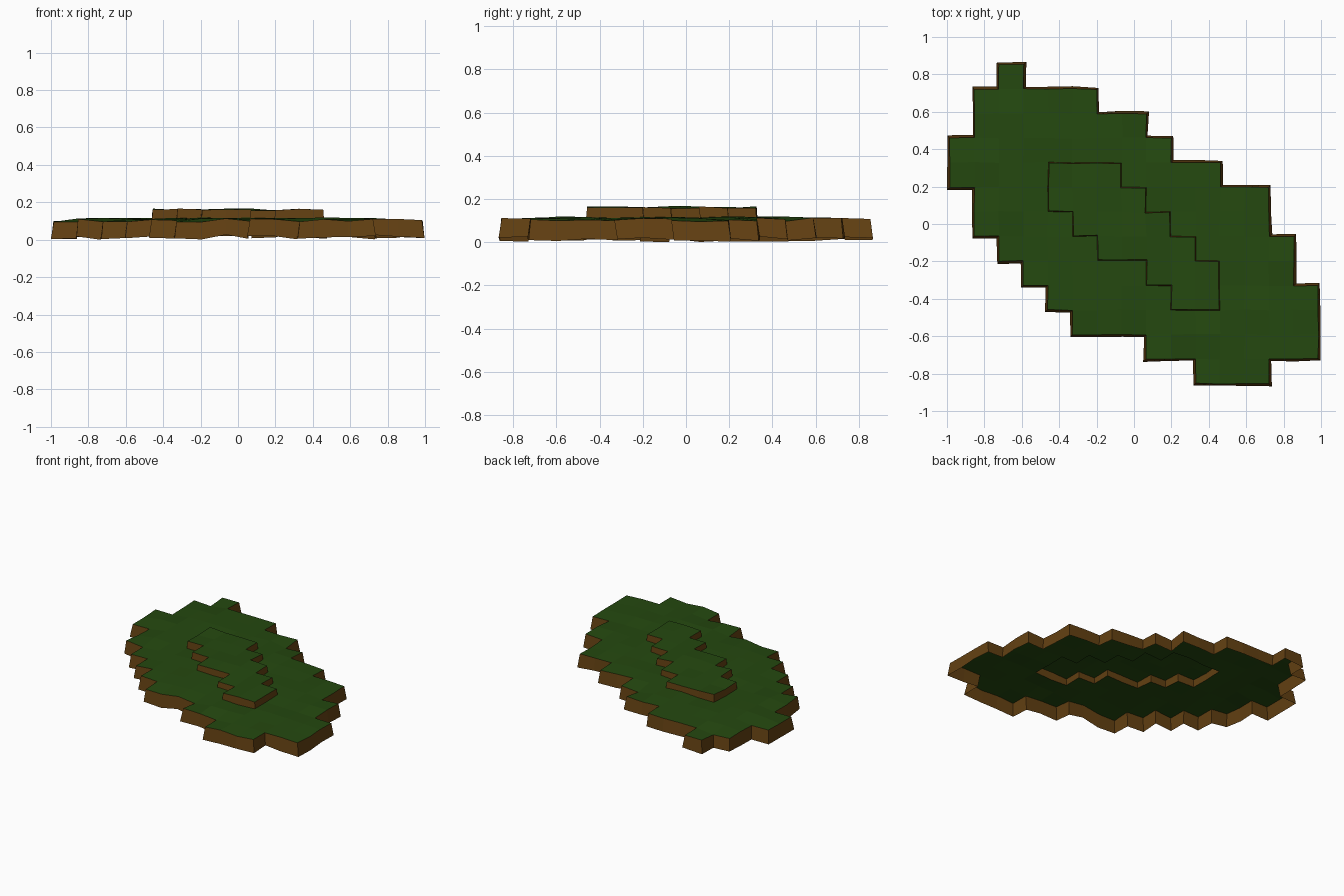
import bpy, bmesh, random
from mathutils import Vector

random.seed(7)
if "Cube" in bpy.data.objects:
    bpy.data.objects.remove(bpy.data.objects["Cube"])

STEP = 0.1313


def material(name, colour):
    m = bpy.data.materials.new(name)
    m.use_nodes = True
    m.diffuse_color = colour
    m.node_tree.nodes["Principled BSDF"].inputs["Base Color"].default_value = colour
    return m


GRASS = material("grass green", (0.018, 0.066, 0.005, 1))
EARTH = material("earth brown", (0.125, 0.052, 0.006, 1))

# First and last grid column of each row, from back to front
ISLAND = [(2, 2), (1, 5), (1, 7), (0, 8), (0, 10), (1, 12), (1, 12),
          (2, 13), (3, 13), (4, 14), (5, 14), (8, 14), (10, 12)]
HILL = [(4, 6), (4, 7), (5, 8), (6, 9), (8, 10), (9, 10)]
HILL_ROW = 4


def cells(rows, first=0):
    return {(c, r + first) for r, (a, b) in enumerate(rows) for c in range(a, b + 1)}


def corners(c, r):
    return [(c, r + 1), (c + 1, r + 1), (c + 1, r), (c, r)]


def wobble(amount):
    return random.uniform(-amount, amount)


def outward(region):
    """Outward direction at every corner on the rim of a cell region."""
    rim = {}
    for c, r in region:
        for dc, dr in ((1, 0), (-1, 0), (0, 1), (0, -1)):
            if (c + dc, r + dr) not in region:
                for k in corners(c, r):
                    if k in corners(c + dc, r + dr):
                        rim.setdefault(k, set()).add((dc, -dr))
    return {k: Vector((sum(d[0] for d in s), sum(d[1] for d in s), 0))
            for k, s in rim.items()}


def terrace(name, region, hole, top, foot):
    """Grassy cell sheet with an earth skirt around its outside, open below."""
    bm = bmesh.new()
    cache = {}

    def vert(layer, k):
        if (id(layer), k) not in cache:
            cache[id(layer), k] = bm.verts.new(layer[k])
        return cache[id(layer), k]

    for c, r in sorted(region):
        ring = corners(c, r)
        if (c, r) not in hole:
            bm.faces.new([vert(top, k) for k in ring])
        sides = ((0, 1), (1, 0), (0, -1), (-1, 0))
        for i, (dc, dr) in enumerate(sides):
            if (c + dc, r + dr) not in region:
                a, b = ring[i], ring[(i + 1) % 4]
                wall = bm.faces.new([vert(foot, a), vert(foot, b),
                                     vert(top, b), vert(top, a)])
                wall.material_index = 1
    mesh = bpy.data.meshes.new(name)
    bm.to_mesh(mesh)
    bm.free()
    mesh.materials.append(GRASS)
    mesh.materials.append(EARTH)
    bpy.context.collection.objects.link(bpy.data.objects.new(name, mesh))


island = cells(ISLAND)
hill = cells(HILL, HILL_ROW)
rim, hill_rim = outward(island), outward(hill)

# Gently uneven ground, slightly lower along the rim
ground = {}
for k in sorted({k for cell in island for k in corners(*cell)}):
    z = 0.104 + wobble(0.010) if k in rim else 0.113 + wobble(0.006)
    ground[k] = Vector(((k[0] - 7.5) * STEP + wobble(0.003),
                        (6.5 - k[1]) * STEP + wobble(0.003), z))

# Cliff foot, flared outward
base = {k: ground[k] + d * 0.012 + Vector((wobble(0.004), wobble(0.004), wobble(0.006) - 0.085))
        for k, d in rim.items()}
lowest = min(p.z for p in base.values())
for p in base.values():
    p.z -= lowest

# Raised hill top, following the ground below it
summit = {}
for k in sorted({k for cell in hill for k in corners(*cell)}):
    inset = hill_rim.get(k, Vector()) * -0.004
    summit[k] = ground[k] + inset
    summit[k].z = 0.161 + wobble(0.006)

terrace("lower_ground", island, hill, ground, base)
terrace("raised_ground", hill, set(), summit, ground)
